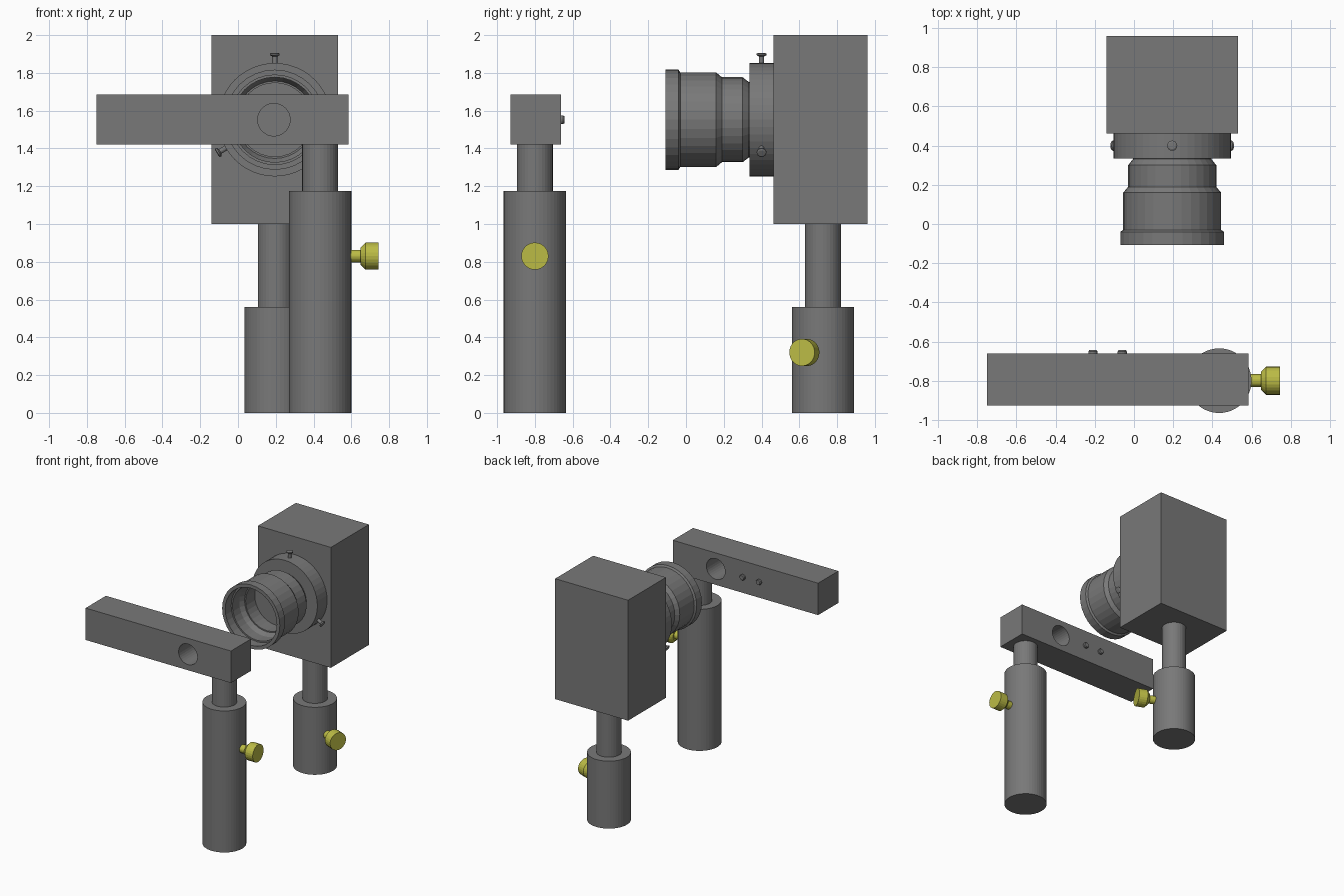
import bpy, bmesh, math
from mathutils import Vector, Matrix

if "Cube" in bpy.data.objects:
    bpy.data.objects.remove(bpy.data.objects["Cube"])


def material(name, rgb):
    m = bpy.data.materials.new(name)
    m.diffuse_color = (*rgb, 1)
    m.use_nodes = True
    m.node_tree.nodes["Principled BSDF"].inputs["Base Color"].default_value = m.diffuse_color
    return m


GREY = material("dark grey metal", (0.19, 0.19, 0.19))
BRASS = material("yellow brass", (0.5, 0.5, 0.06))


def finish(name, bm, mat):
    bmesh.ops.recalc_face_normals(bm, faces=bm.faces[:])
    me = bpy.data.meshes.new(name)
    bm.to_mesh(me)
    bm.free()
    me.materials.append(mat)
    ob = bpy.data.objects.new(name, me)
    bpy.context.collection.objects.link(ob)
    return ob


def box(name, lo, hi, mat=GREY):
    lo, hi = Vector(lo), Vector(hi)
    bm = bmesh.new()
    bmesh.ops.create_cube(bm, size=1)
    for v in bm.verts:
        v.co = (lo + hi) / 2 + v.co * (hi - lo)
    return finish(name, bm, mat)


def lathe(name, profile, origin, axis, mat=GREY, n=32):
    """Turn (radius, distance) points round an axis, with capped ends."""
    turn = Vector((0, 0, 1)).rotation_difference(Vector(axis)).to_matrix().to_4x4()
    place = Matrix.Translation(origin) @ turn
    bm = bmesh.new()
    rings = [[bm.verts.new(place @ Vector((r * math.cos(2 * math.pi * i / n),
                                           r * math.sin(2 * math.pi * i / n), d)))
              for i in range(n)] for r, d in profile]
    for a, b in zip(rings, rings[1:]):
        for i in range(n):
            j = (i + 1) % n
            bm.faces.new((a[i], a[j], b[j], b[i]))
    bm.faces.new(rings[0])
    bm.faces.new(rings[-1])
    ob = finish(name, bm, mat)
    # smooth small bevel-free parts only across shallow facets
    for p in ob.data.polygons:
        p.use_smooth = False
    return ob


def stand(label, x, y, holder_top, post_top, knob_z, knob_angle):
    """Post holder, sliding post and clamping thumbscrew."""
    lathe(label + "_post_holder", [(0.165, 0), (0.165, holder_top)], (x, y, 0), (0, 0, 1), n=48)
    lathe(label + "_post", [(0.095, holder_top - 0.05), (0.095, post_top)], (x, y, 0), (0, 0, 1))
    a = math.radians(knob_angle)
    lathe(label + "_thumbscrew",
          [(0.033, 0.14), (0.033, 0.213), (0.045, 0.213), (0.072, 0.24), (0.072, 0.31)],
          (x, y, knob_z), (math.cos(a), math.sin(a), 0), BRASS, 24)


CX, CZ = 0.195, 1.552   # optical axis

# Stands
stand("camera", CX + 0.005, 0.725, 0.56, 1.005, 0.32, -21)
stand("bar", 0.435, -0.80, 1.175, 1.425, 0.83, 0)

# Camera body
box("camera_body", (-0.14, 0.462, 1.0), (0.53, 0.96, 2.0))

# Lens mount ring with three radial screws
lathe("lens_mount_ring", [(0.30, 0.335), (0.30, 0.465)], (CX, 0, CZ), (0, 1, 0), n=48)
for k in range(3):
    a = math.radians(90 + 120 * k)
    lathe("mount_screw", [(0.014, 0.28), (0.014, 0.335), (0.026, 0.342), (0.026, 0.35), (0.018, 0.354)],
          (CX, 0.40, CZ), (math.cos(a), 0, math.sin(a)), n=16)

# Lens barrel: outside from the back forward, then the stepped bore inward
lathe("lens_barrel",
      [(0.20, 0.34), (0.20, 0.332), (0.225, 0.30), (0.225, 0.19), (0.25, 0.16),
       (0.25, -0.03), (0.265, -0.04), (0.265, -0.108), (0.237, -0.108),
       (0.237, -0.03), (0.225, -0.03), (0.225, 0.06), (0.205, 0.10), (0.195, 0.10), (0.195, 0.22)],
      (CX, 0, CZ), (0, 1, 0))

# Filter bar with a through hole
bar = box("filter_bar", (-0.75, -0.928, 1.42), (0.585, -0.662, 1.685))
cutter = lathe("hole_cutter", [(0.086, -1.1), (0.086, -0.5)], (0.19, 0, CZ), (0, 1, 0))
cutter.hide_render = True
cutter.hide_viewport = True
cut = bar.modifiers.new("hole", 'BOOLEAN')
cut.operation = 'DIFFERENCE'
cut.solver = 'EXACT'
cut.object = cutter

# Small screws on the back of the bar
for x in (-0.21, -0.06):
    lathe("bar_screw", [(0.023, -0.68), (0.023, -0.65), (0.018, -0.643)], (x, 0, CZ), (0, 1, 0), n=16)
